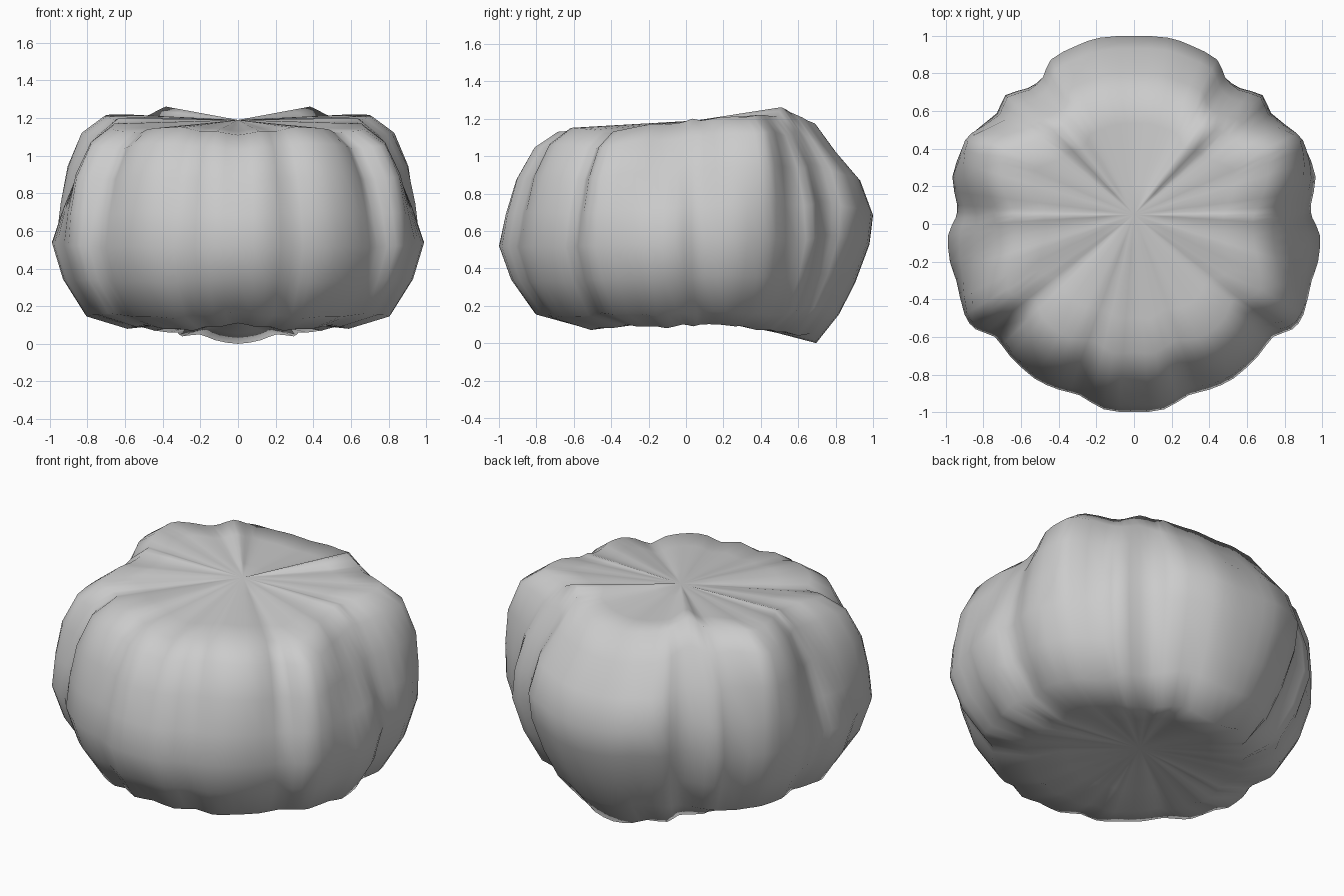
import bpy, bmesh, math

PY = 0.05                 # y of the two poles
TOP, BOTTOM = 1.19, 0.13  # pole heights

# Right half outline from back to front: x, y, rim height, bottom height, rim tuck
ribs = [
    (0.00, 1.00, 1.20, 0.00, 1.00), (0.18, 0.99, 1.21, 0.02, 1.00),
    (0.30, 0.95, 1.22, 0.05, 1.00), (0.44, 0.87, 1.24, 0.04, 1.02),
    (0.49, 0.79, 1.26, 0.06, 0.99), (0.57, 0.73, 1.28, 0.06, 0.97),
    (0.69, 0.69, 1.23, 0.07, 0.98), (0.73, 0.59, 1.22, 0.07, 1.02),
    (0.86, 0.48, 1.22, 0.09, 1.10), (0.91, 0.40, 1.21, 0.09, 1.10),
    (0.965, 0.25, 1.21, 0.10, 1.02), (0.94, 0.10, 1.19, 0.10, 0.98),
    (0.95, 0.03, 1.20, 0.09, 0.94), (0.99, -0.06, 1.18, 0.10, 0.90),
    (0.98, -0.20, 1.17, 0.08, 0.92), (0.945, -0.30, 1.17, 0.09, 0.98),
    (0.90, -0.48, 1.14, 0.09, 1.05), (0.84, -0.56, 1.13, 0.10, 1.02),
    (0.74, -0.60, 1.12, 0.09, 0.99), (0.66, -0.70, 1.14, 0.08, 1.03),
    (0.53, -0.82, 1.15, 0.08, 1.03), (0.40, -0.88, 1.15, 0.07, 1.01),
    (0.29, -0.91, 1.13, 0.09, 0.99), (0.16, -0.985, 1.13, 0.09, 1.00),
    (0.00, -1.00, 1.11, 0.11, 0.98)]

# Wall profiles (radius factor, height fraction), for the body and for the back lobe
body = [(.60, 0), (.82, .06), (.94, .235), (1, .41), (.97, .58), (.92, .76), (.83, .92), (.71, 1)]
back = [(.68, 0), (.81, .13), (.90, .27), (.98, .44), (1, .57), (.93, .72), (.79, .85), (.68, .97)]

def meridian(x, y, zt, zb, tuck):
    """Points from the lower to the upper cap along one rib."""
    dx, dy = x, y - PY
    w = max(0.0, min(1.0, (y - 0.55) / 0.35))
    pts = []
    wall = [(a[0] + (b[0] - a[0]) * w, a[1] + (b[1] - a[1]) * w) for a, b in zip(body, back)]
    for s in (0.33, 0.67):
        r = wall[0][0] * s
        pts.append((dx * r, PY + dy * r, BOTTOM + (zb - BOTTOM) * s ** 1.4))
    for f, h in wall:
        k = f * (1 + (tuck - 1) * max(0, min(1, (h - 0.4) / 0.5)))
        pts.append((dx * k, PY + dy * k, zb + (zt - zb) * h))
    zr, rr = pts[-1][2], wall[-1][0] * tuck
    for s in (0.75, 0.5, 0.25):
        pts.append((dx * rr * s, PY + dy * rr * s, TOP + (zr - TOP) * s))
    return pts

# Mirror the half outline into a full ring, then add a smooth rib between each pair
half = ribs + [(-p[0],) + p[1:] for p in reversed(ribs[1:-1])]
full = []
for i, p in enumerate(half):
    o, q, r = half[i - 1], half[(i + 1) % len(half)], half[(i + 2) % len(half)]
    full.append(p)
    full.append(tuple((9 * (b + c) - a - d) / 16 for a, b, c, d in zip(o, p, q, r)))

bm = bmesh.new()
cols = [[bm.verts.new(c) for c in meridian(*p)] for p in full]
low = bm.verts.new((0, PY, BOTTOM))
high = bm.verts.new((0, PY, TOP))
for i, a in enumerate(cols):
    b = cols[(i + 1) % len(cols)]
    for j in range(len(a) - 1):
        bm.faces.new((a[j], a[j + 1], b[j + 1], b[j]))
    bm.faces.new((low, a[0], b[0]))
    bm.faces.new((high, b[-1], a[-1]))
bmesh.ops.recalc_face_normals(bm, faces=bm.faces)
for f in bm.faces:
    f.smooth = True

# Ribbed gourd body
mesh = bpy.data.meshes.new("ribbed_body")
bm.to_mesh(mesh)
bm.free()
obj = bpy.data.objects.new("ribbed_body", mesh)
bpy.context.collection.objects.link(obj)
